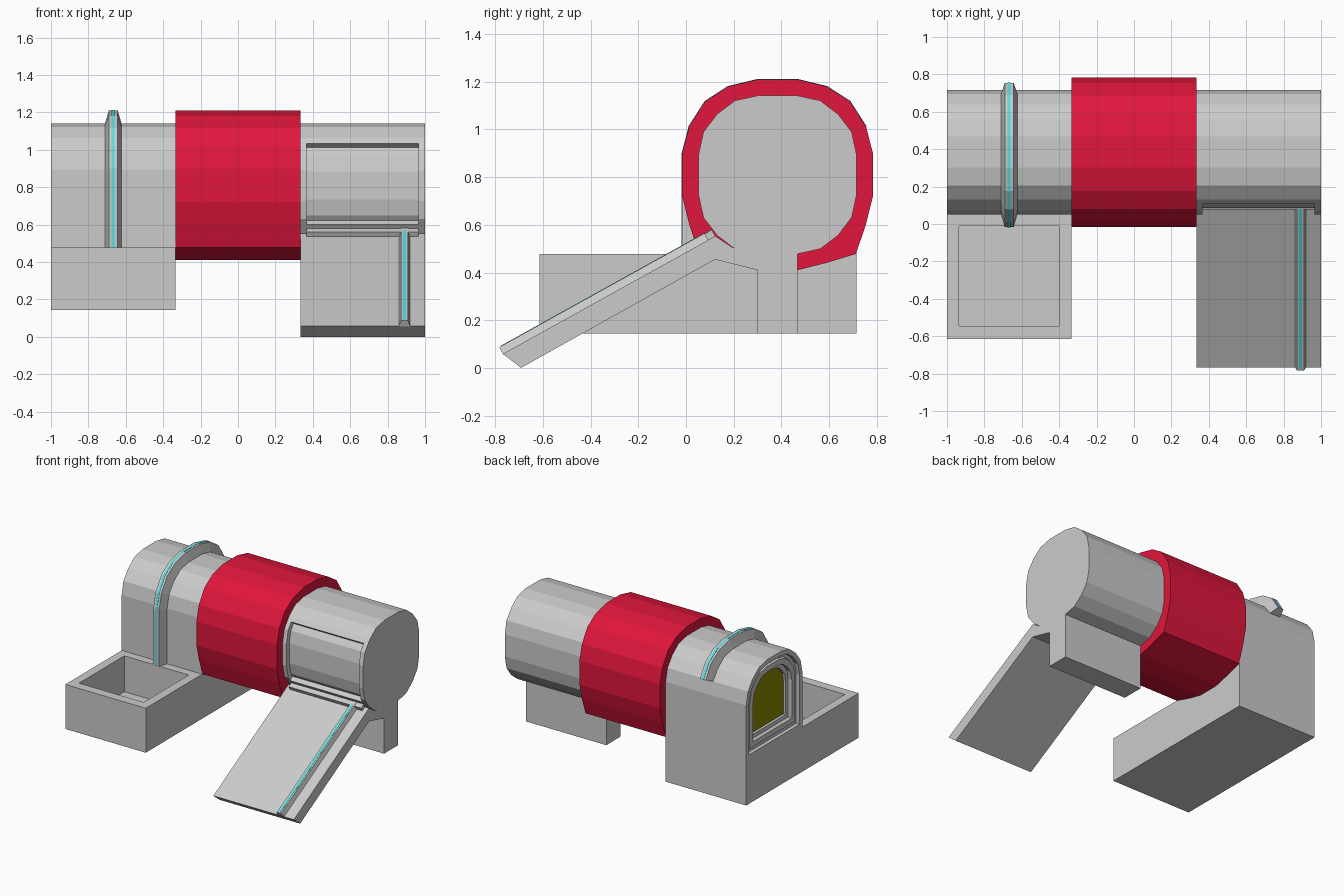
import bpy, bmesh

if "Cube" in bpy.data.objects:
    bpy.data.objects.remove(bpy.data.objects["Cube"])

CY, CZ = 0.384, 0.81      # centre line of the tube (y, z)
T = 1 / 3                 # the tube is split in three sections


def material(name, rgb):
    m = bpy.data.materials.new(name)
    m.diffuse_color = (*rgb, 1)
    m.use_nodes = True
    m.node_tree.nodes["Principled BSDF"].inputs["Base Color"].default_value = m.diffuse_color
    return m


RED = material("red", (0.75, 0.008, 0.045))
CYAN = material("cyan", (0.08, 0.75, 0.8))
OLIVE = material("olive", (0.24, 0.24, 0.0))


def loft(name, rings, mat=None):
    """Skin a list of equal-length rings and cap both ends."""
    bm = bmesh.new()
    vs = [[bm.verts.new(p) for p in r] for r in rings]
    n = len(rings[0])
    for a, b in zip(vs, vs[1:]):
        for i in range(n):
            j = (i + 1) % n
            bm.faces.new((a[i], a[j], b[j], b[i]))
    bm.faces.new(vs[0])
    bm.faces.new(vs[-1])
    bmesh.ops.recalc_face_normals(bm, faces=bm.faces[:])
    me = bpy.data.meshes.new(name)
    bm.to_mesh(me)
    bm.free()
    ob = bpy.data.objects.new(name, me)
    bpy.context.collection.objects.link(ob)
    if mat:
        me.materials.append(mat)
    return ob


def ring(prof, x, s=1.0):
    """Profile of offsets from the tube centre, placed at x."""
    return [(x, CY + s * y, CZ + s * z) for y, z in prof]


def prism(name, yz, x0, x1, mat=None):
    return loft(name, [[(x, y, z) for y, z in yz] for x in (x0, x1)], mat)


def rect(x0, x1, y0, y1, z):
    return [(x0, y0, z), (x1, y0, z), (x1, y1, z), (x0, y1, z)]


def mirror(pts):
    return [(-y, z) for y, z in reversed(pts)]


# Quarter outlines: top centre to side
Q = [(.083, .332), (.179, .311), (.254, .254), (.311, .179), (.332, .083)]
QO = [(.083, .40), (.208, .37), (.304, .308), (.371, .204), (.40, .09)]
QB = [(.40, -.09), (.371, -.207), (.329, -.332), (.204, -.37), (.083, -.40)]
low = [(y, -z) for y, z in reversed(Q)]

# Red middle section
half = QO + QB
loft("red_sleeve", [ring(half + mirror(half), x) for x in (-T, T)], RED)

# Right section: full tube ends and a recessed hatch between them
half = Q + low
tube = half + mirror(half)
loft("tube_inner_end", [ring(tube, x) for x in (T, .365)])
loft("tube_outer_end", [ring(tube, x) for x in (.965, 1)])
hatch = [(-.288, -.21), (-.311, -.179), (-.332, -.083),
         (-.332, .083), (-.311, .179), (-.276, .225)]
mid = (half + [(-.083, -.332), (-.179, -.311), (-.254, -.254), hatch[0]]
       + [(y * .9, z * .9) for y, z in hatch]
       + [hatch[-1], (-.254, .254), (-.179, .311), (-.083, .332)])
loft("hatch_section", [ring(mid, x) for x in (.365, .965)])

# Support leg and the bracket behind the ramp
prism("support_leg", [(.30, .145), (.467, .145), (.467, .49), (.30, .49)], T, 1)
prism("ramp_bracket", [(.12, .455), (.203, .5), (.30, .478), (.30, .41)], T, 1)

# Ramp with raised rail, light strip and hinge bar
A, B, N = (-.768, .059), (.123, .553), (-.485, .874)
prism("ramp", [A, (-.692, 0), (.203, .5), B], T, 1)


def on_ramp(t, h):
    return tuple(A[i] + t * (B[i] - A[i]) + h * N[i] for i in (0, 1))


def ramp_bar(name, xc, w0, w1, h0, h1, t0, t1, mat=None):
    sec = [(-w0, h0), (w0, h0), (w1, h1), (-w1, h1)]
    loft(name, [[(xc + x, *on_ramp(t, h)) for x, h in sec] for t in (t0, t1)], mat)


ramp_bar("ramp_rail", .89, .031, .018, -.005, .032, 0, 1)
ramp_bar("ramp_light", .89, .008, .008, .025, .034, .01, .97, CYAN)
ramp_bar("ramp_hinge", .665, .30, .30, -.005, .03, .965, 1)

# Left section: arched housing with stepped doorway in its end
arch = [(.332, -.332)] + list(reversed(Q)) + mirror(list(reversed(Q))) + [(-.332, -.332)]
steps = [(-T, 1), (-1, 1), (-1, .9), (-.972, .9), (-.972, .83),
         (-.985, .81), (-.985, .69), (-.955, .69), (-.955, .6), (-.93, .6)]
loft("arched_housing", [ring(arch, x, s) for x, s in steps])
loft("door_panel", [ring(arch, x, .598) for x in (-.93, -.936)], OLIVE)

# Base block with open pit in front
loft("base_with_pit", [rect(-1, -T, -.615, .716, .145),
                       rect(-1, -T, -.615, .716, .478),
                       rect(-.935, -.4, -.545, -.01, .478),
                       rect(-.935, -.4, -.545, -.01, .21)])

# Band over the housing: front foot, over the top, ends on the back
inner = [(-.332, -.332)] + mirror(Q) + Q[:4]
inner[1:6] = [(-y, z) for y, z in reversed(Q)]
outer = [(-.40, -.332)] + [(-y, z) for y, z in reversed(QO)] + QO[:4]


def band(name, a, b, wa, wb, mat=None):
    rings = []
    for (ay, az), (by, bz) in zip(a, b):
        rings.append([(-.667 + x, CY + y, CZ + z) for x, y, z in
                      ((-wa, ay, az), (wa, ay, az), (wb, by, bz), (-wb, by, bz))])
    loft(name, rings, mat)


def lift(k):
    return [(y * k, z if i == 0 else z * k) for i, (y, z) in enumerate(outer)]


band("housing_band", inner, outer, .044, .024)
band("band_light", lift(.98), lift(1.005), .008, .008, CYAN)
